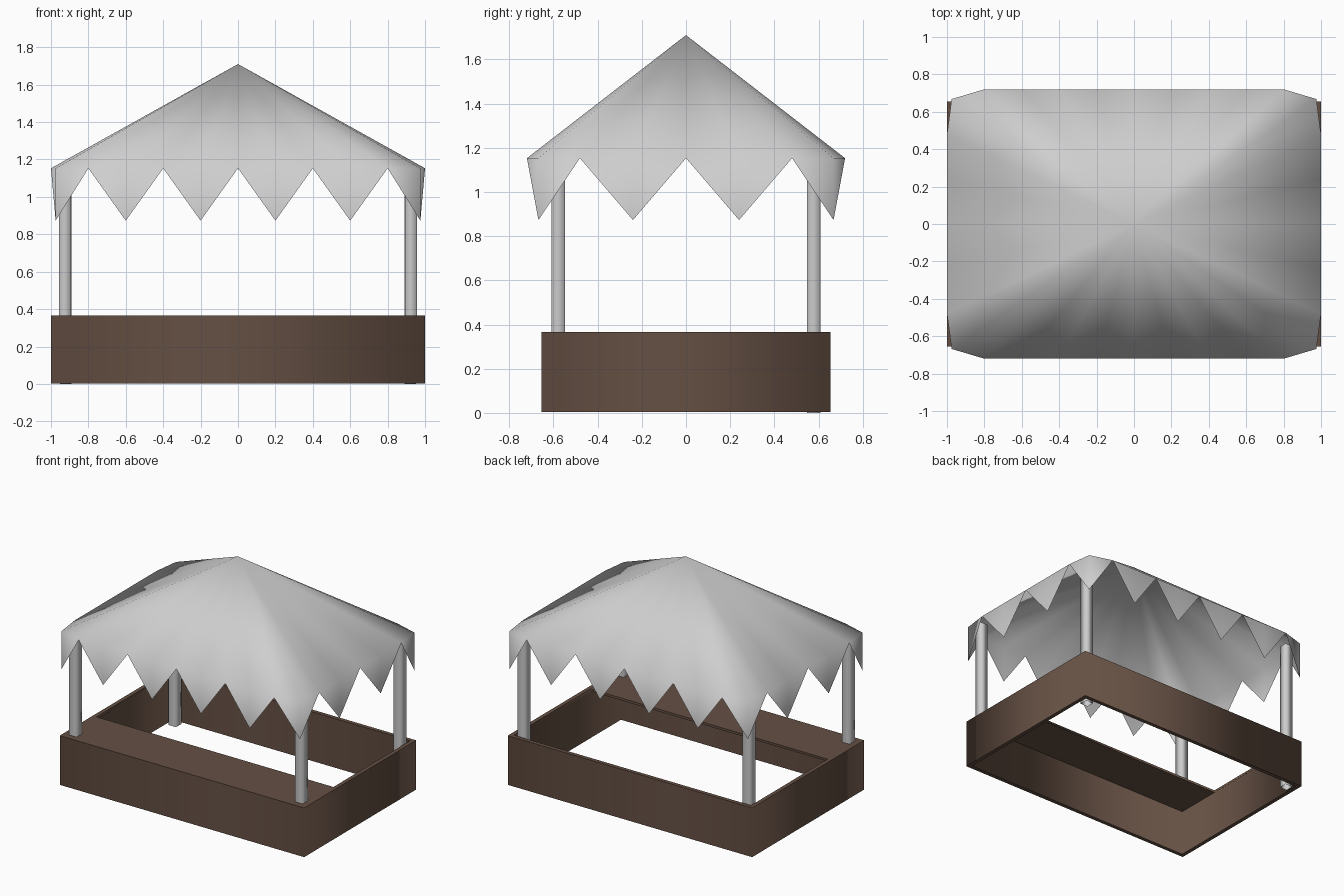
import bpy, bmesh, math

if "Cube" in bpy.data.objects:
    bpy.data.objects.remove(bpy.data.objects["Cube"])


def material(name, rgb):
    m = bpy.data.materials.new(name)
    m.diffuse_color = (*rgb, 1)
    m.use_nodes = True
    m.node_tree.nodes["Principled BSDF"].inputs["Base Color"].default_value = m.diffuse_color
    return m


BROWN = material("brown_wood", (0.13, 0.08, 0.057))
CANVAS = material("grey_canvas", (0.62, 0.62, 0.62))
METAL = material("grey_post", (0.6, 0.6, 0.6))


def finish(bm, name, mat):
    bmesh.ops.recalc_face_normals(bm, faces=bm.faces)
    for f in bm.faces:
        f.smooth = True
    me = bpy.data.meshes.new(name)
    bm.to_mesh(me)
    bm.free()
    me.materials.append(mat)
    ob = bpy.data.objects.new(name, me)
    bpy.context.collection.objects.link(ob)
    return ob


# Counter: hollow walls with a wide shelf on the front side
# each rectangle: half width, front y, back y, z
rects = [(1.0, -0.655, 0.655, 0.003), (1.0, -0.655, 0.655, 0.367),
         (0.97, -0.27, 0.625, 0.367), (0.97, -0.27, 0.625, 0.35),
         (0.971, -0.626, 0.626, 0.35), (0.971, -0.626, 0.626, 0.003)]
bm = bmesh.new()
loops = [[bm.verts.new(p) for p in ((-w, a, z), (w, a, z), (w, b, z), (-w, b, z))]
         for w, a, b, z in rects]
for i, lo in enumerate(loops):
    hi = loops[(i + 1) % len(loops)]
    for k in range(4):
        n = (k + 1) % 4
        bm.faces.new((lo[k], lo[n], hi[n], hi[k]))
for lo in loops:                             # crisp rims, soft upright corners
    for k in range(4):
        bm.edges.get((lo[k], lo[(k + 1) % 4])).smooth = False
finish(bm, "counter", BROWN)

# Posts: square tubes, the back pair runs down inside the walls
for side, sx in (("left", -1), ("right", 1)):
    for end, x, y, z0 in (("front", 0.925, -0.578, 0.355), ("back", 0.921, 0.578, 0.0)):
        z1 = 1.15
        bm = bmesh.new()
        bmesh.ops.create_cone(bm, cap_ends=False, segments=4, radius1=0.031 * math.sqrt(2),
                              radius2=0.031 * math.sqrt(2), depth=z1 - z0)
        if abs(abs(bm.verts[:][0].co.x) - abs(bm.verts[:][0].co.y)) > 0.01:
            rot = math.radians(45)
            for v in bm.verts:
                cx, cy = v.co.x, v.co.y
                v.co.x = cx * math.cos(rot) - cy * math.sin(rot)
                v.co.y = cx * math.sin(rot) + cy * math.cos(rot)
        bmesh.ops.translate(bm, verts=bm.verts, vec=(sx * x, y, (z0 + z1) / 2))
        finish(bm, f"{end}_{side}_post", METAL)

# Canopy: fan from the apex to the eave ring, with upright pointed flaps below it
# even ring points are notches, odd ring points carry a flap tip
EAVE, TIP = 1.153, 0.873
ring = [(-0.8 + 0.2 * i, -0.72) for i in range(9)] + [(0.975, -0.668)]
ring += [(1.0, -0.48 + 0.24 * i) for i in range(5)] + [(0.975, 0.668)]
ring += [(0.8 - 0.2 * i, 0.72) for i in range(9)] + [(-0.975, 0.668)]
ring += [(-1.0, 0.48 - 0.24 * i) for i in range(5)] + [(-0.975, -0.668)]
bm = bmesh.new()
apex = bm.verts.new((0, 0, 1.71))
eave = [bm.verts.new((x, y, EAVE)) for x, y in ring]
for i, a in enumerate(eave):
    b = eave[(i + 1) % len(eave)]
    bm.faces.new((apex, a, b))
    if i % 2:
        p = eave[i - 1]
        tip = bm.verts.new((a.co.x, a.co.y, TIP))
        bm.faces.new((a, p, tip))
        bm.faces.new((b, a, tip))
finish(bm, "canopy", CANVAS)
